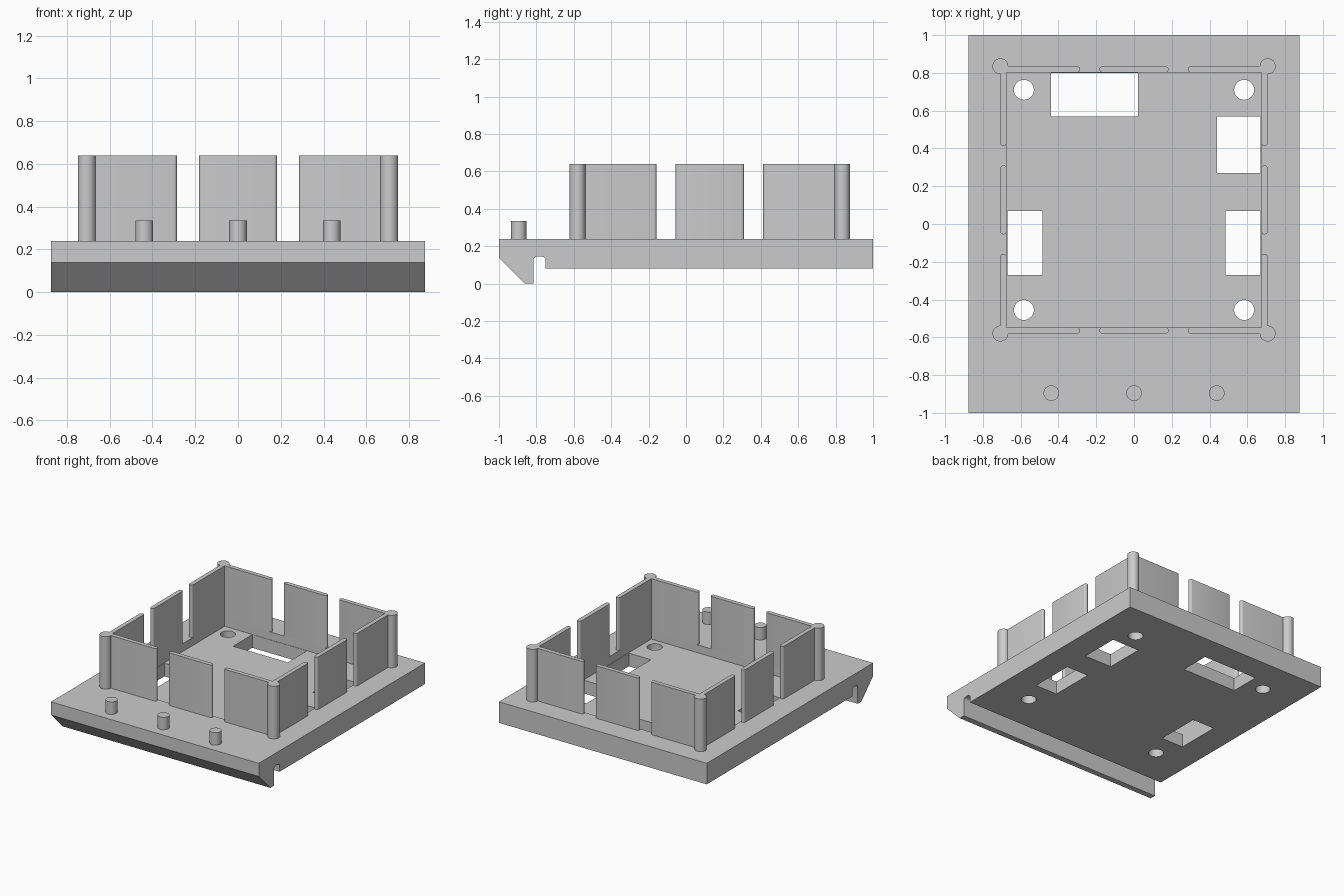
import bpy, bmesh
from math import pi, cos, sin
from mathutils import Matrix, Vector

if "Cube" in bpy.data.objects:
    bpy.data.objects.remove(bpy.data.objects["Cube"], do_unlink=True)

grey = bpy.data.materials.new("light grey plastic")
grey.use_nodes = True
COLOUR = (0.6, 0.6, 0.6, 1)
grey.diffuse_color = COLOUR
grey.node_tree.nodes["Principled BSDF"].inputs["Base Color"].default_value = COLOUR

TOP, FLOOR, WALL_TOP = 0.24, 0.18, 0.64
MID_Y = 0.1275          # centre of the square enclosure
INNER, OUTER = 0.675, 0.7075


def prism(name, outline, z0, z1, matrix=Matrix(), smooth=False):
    """Extrude a closed 2D outline from z0 to z1, then place it."""
    bm = bmesh.new()
    face = bm.faces.new([bm.verts.new((x, y, z0)) for x, y in outline])
    new = bmesh.ops.extrude_face_region(bm, geom=[face])["geom"]
    bmesh.ops.translate(bm, vec=(0, 0, z1 - z0),
                        verts=[v for v in new if isinstance(v, bmesh.types.BMVert)])
    bm.transform(matrix)
    bmesh.ops.recalc_face_normals(bm, faces=bm.faces)
    mesh = bpy.data.meshes.new(name)
    bm.to_mesh(mesh)
    bm.free()
    mesh.materials.append(grey)
    obj = bpy.data.objects.new(name, mesh)
    bpy.context.collection.objects.link(obj)
    if smooth:
        activate(obj)
        bpy.ops.object.shade_smooth_by_angle()
    return obj


def activate(obj):
    bpy.ops.object.select_all(action='DESELECT')
    obj.select_set(True)
    bpy.context.view_layer.objects.active = obj


def box(x0, x1, y0, y1):
    return [(x0, y0), (x1, y0), (x1, y1), (x0, y1)]


def arc(x, y, r, a0=0, a1=2 * pi, n=32, closed=True):
    steps = n if closed else n + 1
    return [(x + r * cos(a0 + (a1 - a0) * i / n),
             y + r * sin(a0 + (a1 - a0) * i / n)) for i in range(steps)]


def cut(target, outline, z0, z1):
    cutter = prism("cutter", outline, z0, z1)
    cutter.hide_render = True
    mod = target.modifiers.new("cut", 'BOOLEAN')
    mod.operation, mod.solver, mod.object = 'DIFFERENCE', 'EXACT', cutter
    activate(target)
    bpy.ops.object.modifier_apply(modifier=mod.name)
    bpy.data.objects.remove(cutter, do_unlink=True)


# Base plate with hooked front lip: side profile (y, z) swept along x
r = 0.02
profile = [(-1, TOP), (-1, 0.14), (-0.86, 0), (-0.815, 0)]
profile += arc(-0.815 + r, 0.145 - r, r, pi, pi / 2, 6, False)
profile += arc(-0.75 - r, 0.145 - r, r, pi / 2, 0, 6, False)
profile += [(-0.75, 0.08), (1, 0.08), (1, TOP)]
sweep = Matrix(((0, 0, 1, 0), (1, 0, 0, 0), (0, 1, 0, 0), (0, 0, 0, 1)))
plate = prism("base_plate", profile, -0.875, 0.875, sweep)

# Shallow pocket, windows and screw holes
cut(plate, box(-INNER, INNER, MID_Y - INNER, MID_Y + INNER), FLOOR, 0.5)
for window in (box(-0.44, 0.02, 0.57, 0.80), box(0.44, 0.67, 0.27, 0.57),
               box(0.485, 0.67, -0.27, 0.07), box(-0.67, -0.485, -0.27, 0.07)):
    cut(plate, window, 0, 0.21)
for x in (-0.583, 0.583):
    for y in (-0.583, 0.583):
        cut(plate, arc(x, MID_Y + y, 0.053), 0, 0.21)
activate(plate)
bpy.ops.object.shade_smooth_by_angle()

# Enclosure: each side has three wall panels with rounded ends and a corner post
half = (OUTER - INNER) / 2
line = INNER + half


def rounded_panel(a, b):
    return (arc(b - half, line, half, -pi / 2, pi / 2, 8, False)
            + arc(a + half, line, half, pi / 2, 3 * pi / 2, 8, False))


left_end = [(-OUTER, OUTER), (-INNER, INNER)] \
    + arc(-0.285 - half, line, half, -pi / 2, pi / 2, 8, False)
right_end = [(-x, y) for x, y in reversed(left_end)]
for i, side in enumerate(("back", "right", "front", "left")):
    place = Matrix.Translation(Vector((0, MID_Y, 0))) @ Matrix.Rotation(i * pi / 2, 4, 'Z')
    for label, outline in (("first", left_end), ("middle", rounded_panel(-0.183, 0.183)),
                           ("last", right_end)):
        prism(f"{side}_wall_{label}", outline, TOP, WALL_TOP, place, True)
    prism(f"{side}_corner_post", arc(OUTER, OUTER, 0.042), TOP, WALL_TOP, place, True)

# Locating pins along the front edge
for label, x in (("right", -0.438), ("middle", 0), ("left", 0.438)):
    prism(f"{label}_pin", arc(x, -0.895, 0.041), TOP, 0.335, smooth=True)
